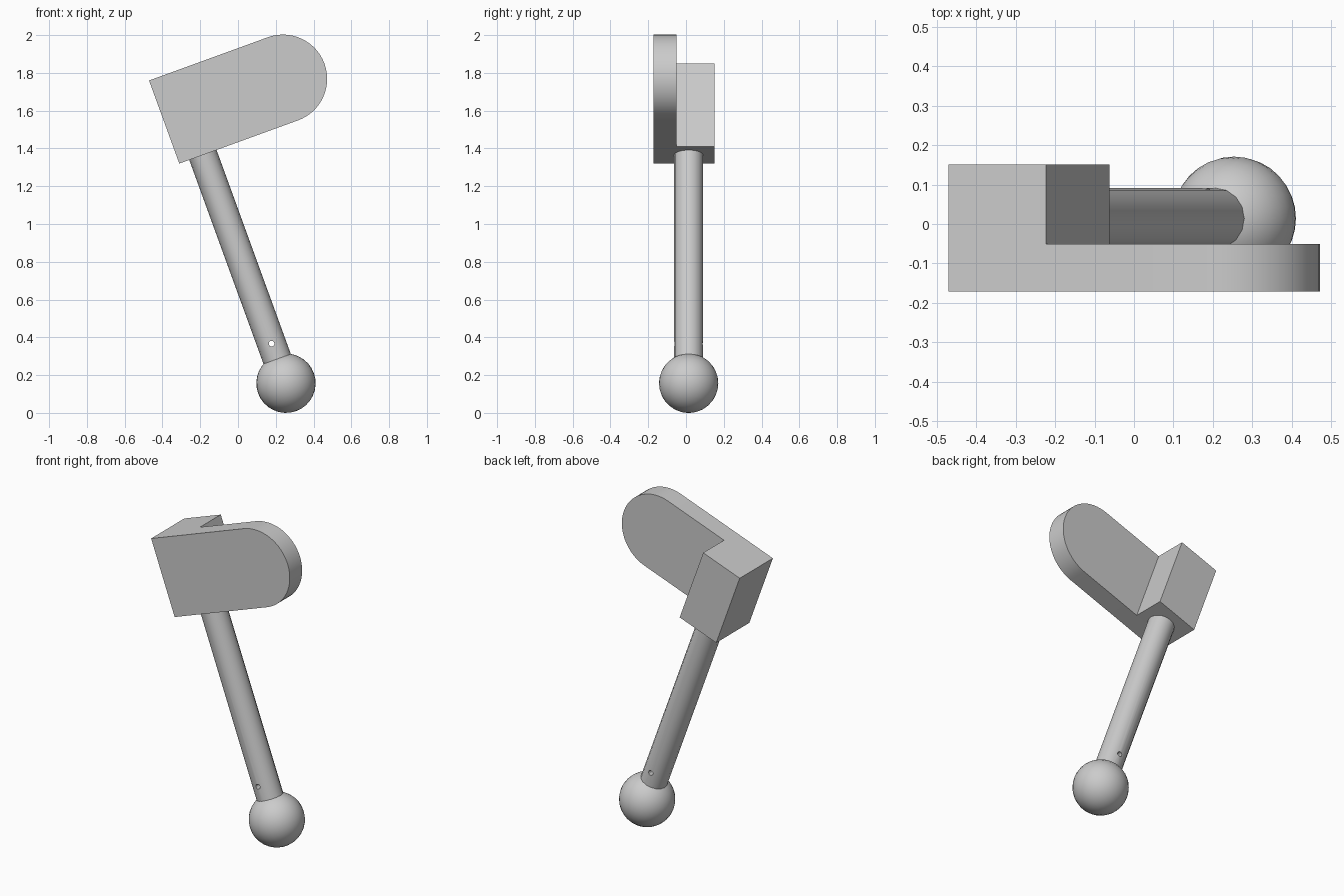
import bpy, bmesh
from math import pi, sin, cos, radians
from mathutils import Matrix, Vector

cube = bpy.data.objects.get("Cube")
if cube:
    bpy.data.objects.remove(cube, do_unlink=True)

grey = bpy.data.materials.new("plain grey")
grey.use_nodes = True
colour = (0.6, 0.6, 0.6, 1)
grey.diffuse_color = colour
grey.node_tree.nodes["Principled BSDF"].inputs["Base Color"].default_value = colour

# Tilted frame: origin at the ball centre, local z runs up the rod
TILT = Matrix.Translation((0.254, 0.014, 0.157)) @ Matrix.Rotation(radians(-20), 4, 'Y')
BALL_R, ROD_R, HALF = 0.157, 0.077, 0.234
HEAD_Z = 1.52          # middle of the head along the rod
LEFT = -0.133          # flat end of the head
BLOCK_LEN, ARC_X = 0.264, 0.536
FRONT, STEP, BACK = -0.185, -0.065, 0.137


def add(name, bm, smooth=False):
    bmesh.ops.recalc_face_normals(bm, faces=bm.faces)
    mesh = bpy.data.meshes.new(name)
    bm.to_mesh(mesh)
    bm.free()
    mesh.materials.append(grey)
    ob = bpy.data.objects.new(name, mesh)
    bpy.context.collection.objects.link(ob)
    ob.matrix_world = TILT
    if smooth:
        bpy.ops.object.select_all(action='DESELECT')
        ob.select_set(True)
        bpy.context.view_layer.objects.active = ob
        bpy.ops.object.shade_smooth_by_angle(angle=radians(40))
    return ob


def prism(name, outline, y0, y1, smooth=False):
    """Extrude an (x, z) outline from y0 to y1."""
    bm = bmesh.new()
    face = bm.faces.new([bm.verts.new((x, y0, z)) for x, z in outline])
    new = bmesh.ops.extrude_face_region(bm, geom=[face])["geom"]
    verts = [v for v in new if isinstance(v, bmesh.types.BMVert)]
    bmesh.ops.translate(bm, verts=verts, vec=(0, y1 - y0, 0))
    return add(name, bm, smooth)


def cylinder(name, radius, z0, z1, sides, smooth=True, turn=Matrix()):
    bm = bmesh.new()
    place = turn @ Matrix.Translation((0, 0, (z0 + z1) / 2))
    bmesh.ops.create_cone(bm, cap_ends=True, segments=sides, radius1=radius,
                          radius2=radius, depth=z1 - z0, matrix=place)
    return add(name, bm, smooth)


# Ball at the foot
bm = bmesh.new()
bmesh.ops.create_uvsphere(bm, u_segments=32, v_segments=16, radius=BALL_R)
add("ball", bm, True)

# Rod with a small cross hole near the ball
rod = cylinder("rod", ROD_R, 0.1, HEAD_Z - HALF, 16)
hole = cylinder("hole_cutter", 0.015, -0.2, 0.2, 12, False,
                Matrix.Translation((0, 0, 0.223)) @ Matrix.Rotation(pi / 2, 4, 'X'))
hole.hide_render = True
hole.hide_set(True)
cut = rod.modifiers.new("cross hole", 'BOOLEAN')
cut.operation, cut.solver, cut.object = 'DIFFERENCE', 'EXACT', hole

# Front plate with a rounded end
low, high = HEAD_Z - HALF, HEAD_Z + HALF
arc = [(ARC_X + HALF * cos(a), HEAD_Z + HALF * sin(a))
       for a in (-pi / 2 + pi * i / 32 for i in range(33))]
prism("head_plate", [(LEFT, high), (LEFT, low)] + arc, FRONT, STEP, True)

# Block behind the plate, over the rod
right = LEFT + BLOCK_LEN
prism("head_block", [(LEFT, high), (LEFT, low), (right, low), (right, high)], STEP, BACK)
